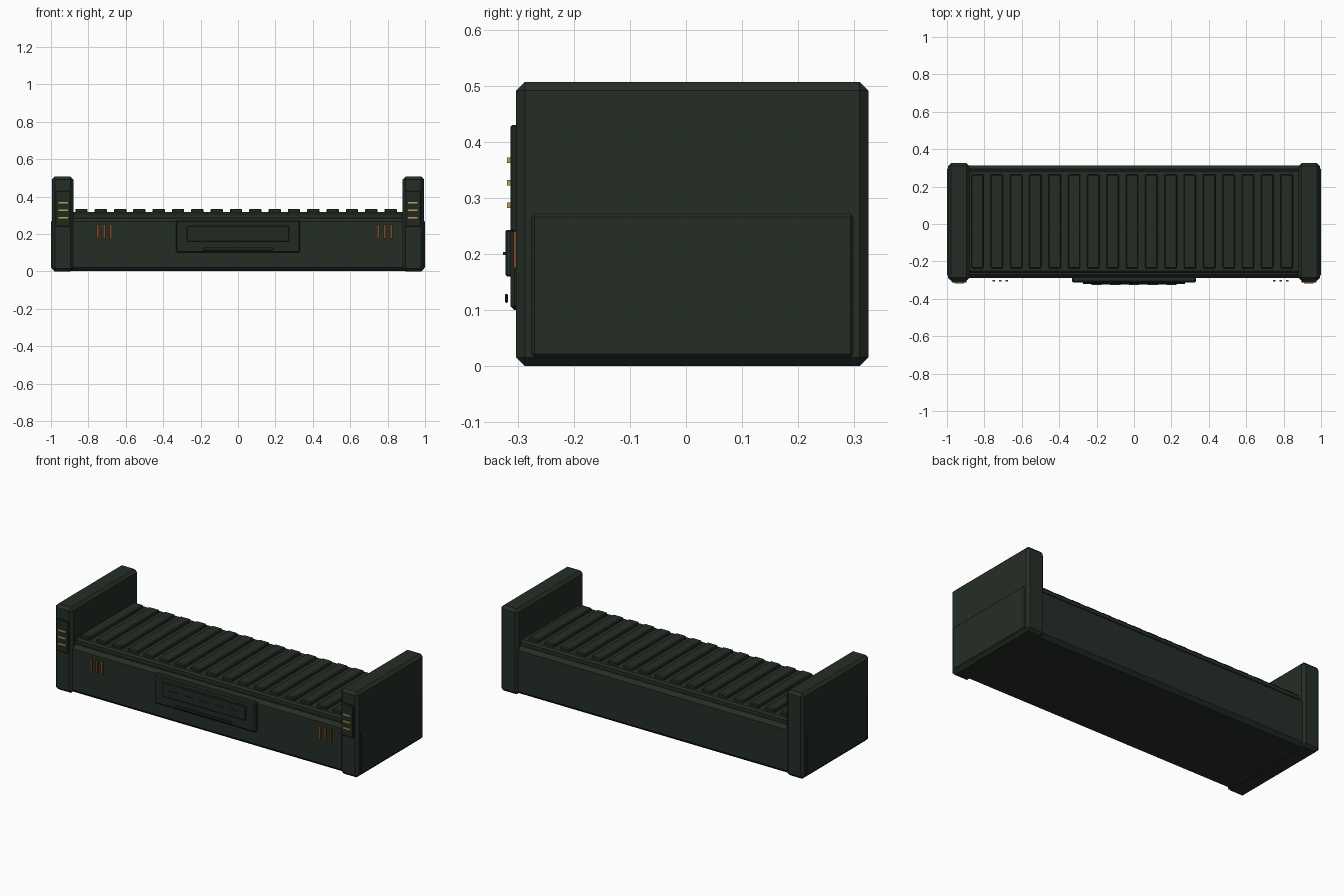
import bpy, bmesh

if "Cube" in bpy.data.objects:
    bpy.data.objects.remove(bpy.data.objects["Cube"])


def material(name, r, g, b):
    m = bpy.data.materials.new(name)
    m.diffuse_color = (r, g, b, 1)
    m.use_nodes = True
    m.node_tree.nodes["Principled BSDF"].inputs["Base Color"].default_value = m.diffuse_color
    return m


GREEN = material("dark_green", 0.018, 0.027, 0.019)
PANEL = material("panel_green", 0.015, 0.023, 0.016)
ORANGE = material("burnt_orange", 0.22, 0.07, 0.018)
YELLOW = material("amber_yellow", 0.52, 0.36, 0.08)


def box(name, x, y, z, mat, chamfer=0.0):
    """Box from (min, max) ranges, with an optional flat chamfer."""
    bm = bmesh.new()
    bmesh.ops.create_cube(bm, size=1)
    for v in bm.verts:
        v.co = [(a + b) / 2 + c * (b - a) for (a, b), c in zip((x, y, z), v.co)]
    if chamfer:
        bmesh.ops.bevel(bm, geom=bm.edges[:], offset=chamfer, segments=1,
                        profile=0.5, affect='EDGES')
    mesh = bpy.data.meshes.new(name)
    bm.to_mesh(mesh)
    bm.free()
    mesh.materials.append(mat)
    ob = bpy.data.objects.new(name, mesh)
    bpy.context.collection.objects.link(ob)
    return ob


# Main body and raised deck
box("bench_body", (-1, 1), (-0.29, 0.313), (0.002, 0.286), GREEN, 0.02)
box("deck", (-0.89, 0.89), (-0.26, 0.29), (0.27, 0.318), GREEN, 0.01)

# Cross slats
for i in range(17):
    c = -0.837 + i * 0.1033
    box(f"slat_{i + 1}", (c - 0.033, c + 0.033), (-0.237, 0.265),
        (0.306, 0.335), GREEN, 0.005)

# End panels with light plates on the front
for side, s in (("left", -1), ("right", 1)):
    def span(a, b):
        return tuple(sorted((s * a, s * b)))
    box(f"{side}_end_panel", span(0.88, 0.995), (-0.303, 0.325),
        (0, 0.507), GREEN, 0.016)
    box(f"{side}_light_plate", span(0.895, 0.975), (-0.313, -0.298),
        (0.24, 0.43), PANEL, 0.003)
    for k in range(3):
        z = 0.287 + 0.04 * k
        box(f"{side}_light_{k + 1}", span(0.91, 0.96), (-0.319, -0.311),
            (z - 0.005, z + 0.005), YELLOW)
    # Vent slots on the body front
    for k in range(3):
        c = s * 0.75 + k * 0.035
        box(f"{side}_vent_{k + 1}", (c - 0.006, c + 0.006), (-0.307, -0.299),
            (0.175, 0.25), ORANGE)

# Central front panel with raised inner plate, marks and handle bar
box("front_panel", (-0.332, 0.332), (-0.313, -0.28), (0.1, 0.275), PANEL, 0.007)
box("inner_plate", (-0.273, 0.273), (-0.322, -0.308), (0.16, 0.243), PANEL, 0.003)
for i in range(5):
    c = (i - 2) * 0.1
    box(f"plate_mark_{i + 1}", (c - 0.027, c + 0.027), (-0.326, -0.32),
        (0.198, 0.204), PANEL)
box("handle_bar", (-0.184, 0.184), (-0.323, -0.317), (0.113, 0.129), PANEL, 0.002)
